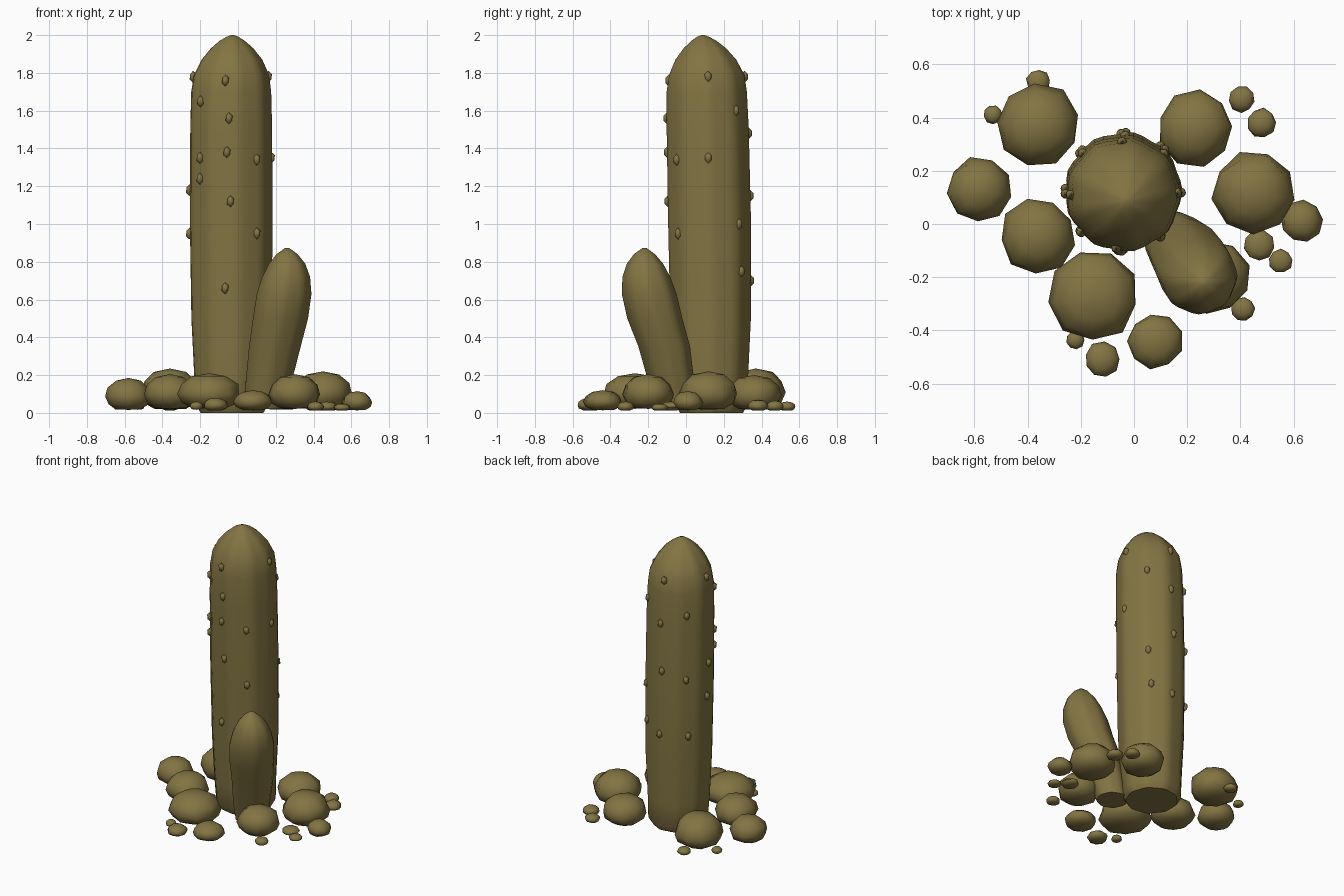
import bpy, bmesh, math, random
from mathutils import Vector

if "Cube" in bpy.data.objects:
    bpy.data.objects.remove(bpy.data.objects["Cube"])

random.seed(4)
olive = bpy.data.materials.new("olive stone")
olive.diffuse_color = (0.225, 0.175, 0.055, 1)
olive.use_nodes = True
olive.node_tree.nodes["Principled BSDF"].inputs["Base Color"].default_value = olive.diffuse_color


def finish(name, bm, angle=50):
    bmesh.ops.recalc_face_normals(bm, faces=bm.faces)
    me = bpy.data.meshes.new(name)
    bm.to_mesh(me)
    bm.free()
    ob = bpy.data.objects.new(name, me)
    bpy.context.collection.objects.link(ob)
    me.materials.append(olive)
    bpy.ops.object.select_all(action='DESELECT')
    ob.select_set(True)
    bpy.context.view_layer.objects.active = ob
    bpy.ops.object.shade_smooth_by_angle(angle=math.radians(angle))
    return ob


# stem: stacked rings (x, y, z, radius) with shallow vertical ribs
def stem(name, rings, ribs, depth, sides=36):
    bm = bmesh.new()
    loops = []
    for x, y, z, r in rings:
        loop = []
        for i in range(sides):
            a = math.tau * i / sides
            q = r * (1 + depth * math.cos(ribs * a))
            loop.append(bm.verts.new((x + q * math.cos(a), y + q * math.sin(a), z)))
        loops.append(loop)
    for lo, hi in zip(loops, loops[1:]):
        for i in range(sides):
            j = (i + 1) % sides
            bm.faces.new((lo[i], lo[j], hi[j], hi[i]))
    bm.faces.new(loops[0])
    bm.faces.new(loops[-1])
    return finish(name, bm)


main = [(-.035, .135, 0, .165), (-.035, .135, .04, .19), (-.037, .13, .2, .198),
        (-.038, .13, .5, .212), (-.04, .125, 1, .218), (-.04, .115, 1.5, .216),
        (-.04, .11, 1.7, .211), (-.038, .11, 1.79, .198), (-.035, .105, 1.87, .16),
        (-.033, .1, 1.93, .112), (-.032, .095, 1.97, .066), (-.03, .09, 1.992, .03),
        (-.03, .09, 2.0, .008)]
stem("main_column", main, 9, .022)

small = [(.14, -.05, .02, .10), (.16, -.075, .15, .118), (.195, -.115, .35, .134),
         (.225, -.165, .5, .143), (.244, -.195, .63, .142), (.255, -.21, .72, .124),
         (.26, -.217, .79, .094), (.26, -.22, .84, .055), (.26, -.22, .872, .012)]
stem("small_column", small, 8, .02, 32)

# little knobs dotted over the main column: (degrees, height)
knobs = [(180, 1.78), (182, 1.18), (178, .95), (222, 1.65), (222, 1.24), (222, 1.35),
         (268, 1.56), (270, 1.12), (262, .66), (262, 1.76), (265, 1.38), (310, 1.34),
         (2, 1.78), (0, 1.35), (92, 1.78), (88, 1.48), (92, 1.15), (88, .7),
         (45, 1.6), (45, 1.0), (50, .75), (135, 1.55), (135, 1.1), (140, .7), (310, .95)]


def ring_at(z):
    for a, b in zip(main, main[1:]):
        if a[2] <= z <= b[2]:
            t = (z - a[2]) / (b[2] - a[2])
            return [p + (q - p) * t for p, q in zip(a, b)]


bm = bmesh.new()
for deg, z in knobs:
    x, y, _, r = ring_at(z)
    a = math.radians(deg)
    c = Vector((x + r * math.cos(a), y + r * math.sin(a), z))
    new = bmesh.ops.create_icosphere(bm, subdivisions=1, radius=.021)["verts"]
    for v in new:
        v.co.z *= 1.5
        v.co += c
finish("column_knobs", bm)


# rocks: rough flattened pebbles (x, y, radius, bottom, top)
def rock(name, x, y, r, low, top):
    bm = bmesh.new()
    bmesh.ops.create_uvsphere(bm, u_segments=9, v_segments=6, radius=1)
    turn = random.uniform(0, math.tau)
    mid, half = (low + top) / 2, (top - low) / 2
    for v in bm.verts:
        p = v.co.copy()
        rad = math.hypot(p.x, p.y) ** .85 * random.uniform(.95, 1.06)
        a = math.atan2(p.y, p.x) + turn
        # flatter underside, widest a little below the middle
        h = max(p.z, -.93) - .12 * (1 - p.z * p.z)
        v.co = (x + r * rad * math.cos(a), y + r * rad * math.sin(a), mid + half * h)
    finish(name, bm, 60)


rocks = [(-.36, .37, .157, .01, .235), (-.58, .13, .12, .01, .185),
         (-.36, -.045, .142, .015, .205), (-.15, -.27, .167, .015, .21),
         (.08, -.44, .103, .01, .12), (-.12, -.51, .066, .01, .08),
         (.30, -.20, .135, .015, .205), (.23, .36, .142, .01, .20),
         (.45, .12, .153, .01, .22), (.63, .01, .078, .01, .115)]
pebbles = [(.48, .38, .055, .01, .07), (.405, .47, .05, .01, .065),
           (.47, -.08, .058, .01, .06), (.55, -.14, .045, .01, .05),
           (.41, -.32, .045, .01, .06), (-.36, .535, .045, .01, .06),
           (-.53, .41, .035, .015, .06), (-.22, -.435, .035, .015, .06)]
for i, d in enumerate(rocks):
    rock(f"rock_{i + 1}", *d)
for i, d in enumerate(pebbles):
    rock(f"pebble_{i + 1}", *d)
